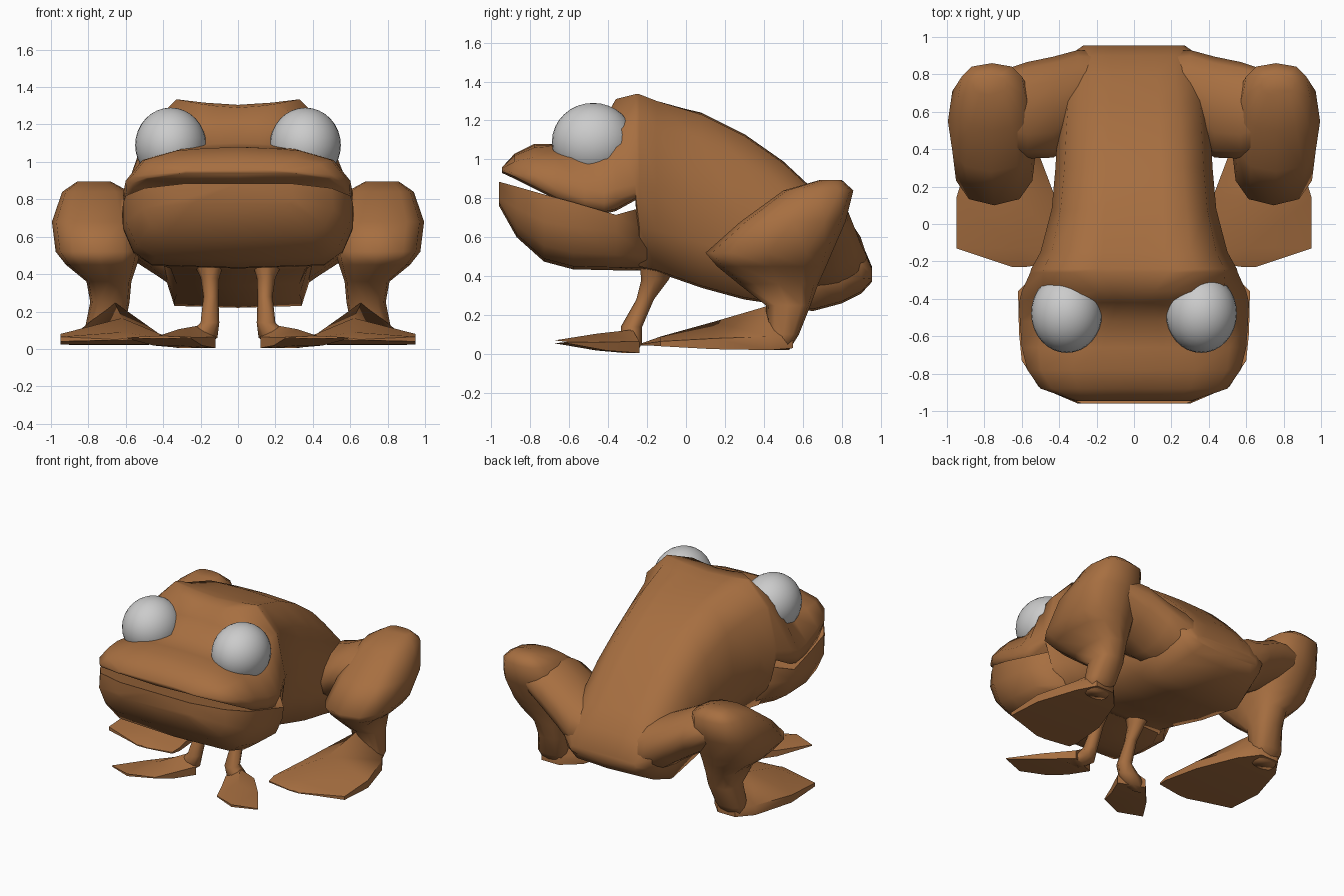
import bpy, bmesh, math

if "Cube" in bpy.data.objects:
    bpy.data.objects.remove(bpy.data.objects["Cube"])


def material(name, color):
    m = bpy.data.materials.new(name)
    m.diffuse_color = (*color, 1)
    m.use_nodes = True
    m.node_tree.nodes["Principled BSDF"].inputs["Base Color"].default_value = m.diffuse_color
    return m


SKIN = material("brown_skin", (0.385, 0.158, 0.052))
EYE = material("pale_grey_eye", (0.6, 0.6, 0.6))


def finish(bm, name, mat, mirror, angle=60):
    bmesh.ops.recalc_face_normals(bm, faces=bm.faces)
    me = bpy.data.meshes.new(name)
    bm.to_mesh(me)
    bm.free()
    me.materials.append(mat)
    ob = bpy.data.objects.new(name, me)
    bpy.context.collection.objects.link(ob)
    bpy.ops.object.select_all(action='DESELECT')
    ob.select_set(True)
    bpy.context.view_layer.objects.active = ob
    bpy.ops.object.shade_smooth_by_angle(angle=math.radians(angle))
    if mirror:
        ob.modifiers.new("mirror", 'MIRROR').use_mirror_merge = False
    return ob


def loft(name, rings, mirror=False, angle=60):
    """Skin a row of equal-length closed rings and cap both ends."""
    bm = bmesh.new()
    rows = [[bm.verts.new(p) for p in r] for r in rings]
    n = len(rows[0])
    for a, b in zip(rows, rows[1:]):
        for i in range(n):
            j = (i + 1) % n
            bm.faces.new((a[i], a[j], b[j], b[i]))
    bm.faces.new(rows[0])
    bm.faces.new(rows[-1])
    return finish(bm, name, SKIN, mirror, angle)


def symmetric(y, half):
    """Close a half section (first and last point on x = 0) across x = 0."""
    return [(x, y, z) for x, z in half] + [(-x, y, z) for x, z in half[-2:0:-1]]


def slice_ring(cx, cy, z, rx, ry, n=12, power=1.0):
    """Horizontal ellipse; a power under 1 makes it boxier."""
    def f(v):
        return math.copysign(abs(v) ** power, v)
    return [(cx + rx * f(math.cos(2 * math.pi * i / n)),
             cy + ry * f(math.sin(2 * math.pi * i / n)), z) for i in range(n)]


# Head and body: y, top z, ridge x, ridge z, half width, its z, belly half width, belly z
BODY = [
    (-.945, .96, .20, .96, .31, .945, .28, .93),
    (-.88, 1.03, .30, 1.02, .50, .93, .48, .90),
    (-.78, 1.08, .33, 1.06, .57, .92, .56, .85),
    (-.66, 1.08, .30, 1.07, .60, .90, .59, .79),
    (-.52, 1.10, .22, 1.09, .61, .85, .60, .74),
    (-.42, 1.21, .17, 1.20, .615, .83, .59, .72),
    (-.36, 1.29, .20, 1.31, .60, .85, .57, .735),
    (-.26, 1.305, .33, 1.335, .555, .87, .54, .79),
    (-.24, 1.305, .33, 1.335, .55, .87, .42, .44),
    (-.15, 1.29, .30, 1.30, .50, .85, .36, .42),
    (.08, 1.24, .28, 1.23, .44, .80, .33, .34),
    (.30, 1.13, .26, 1.12, .42, .70, .33, .28),
    (.50, .99, .25, .98, .41, .60, .34, .25),
    (.65, .85, .24, .84, .40, .52, .34, .22),
    (.80, .70, .22, .69, .38, .48, .30, .26),
    (.90, .58, .22, .57, .35, .46, .25, .31),
    (.955, .45, .20, .44, .27, .41, .20, .37),
]
rings = []
for y, zc, xs, zs, w, zw, wb, zb in BODY:
    rings.append(symmetric(y, [
        (0, zc), (xs * .55, zc * .6 + zs * .4), (xs, zs),
        (xs + (w - xs) * .7, zs + (zw - zs) * .35), (w, zw),
        (w * .75 + wb * .25, zw * .5 + zb * .5), (wb, zb + .01), (0, zb)]))
loft("body", rings, angle=75)

# Lower jaw: y, lip half width, lip z, side half width, its z, chin half width, chin z
JAW = [
    (-.96, .28, .885, .30, .80, .25, .76),
    (-.87, .50, .86, .51, .75, .38, .60),
    (-.73, .60, .82, .60, .68, .44, .475),
    (-.58, .615, .78, .615, .65, .46, .435),
    (-.36, .62, .715, .61, .63, .46, .43),
    (-.20, .46, .76, .46, .62, .38, .43),
]
loft("lower_jaw", [symmetric(y, [(0, zt), (wt, zt), (wm, zm),
                                 (wm * .65 + wb * .35, zm * .4 + zb * .6),
                                 (wb, zb + .015), (0, zb)])
                   for y, wt, zt, wm, zm, wb, zb in JAW], angle=60)

# Eyes
bm = bmesh.new()
bmesh.ops.create_uvsphere(bm, u_segments=32, v_segments=16, radius=1)
bmesh.ops.scale(bm, verts=bm.verts, vec=(.19, .212, .2))
bmesh.ops.translate(bm, verts=bm.verts, vec=(.36, -.477, 1.09))
finish(bm, "eyes", EYE, True)

# Hind legs, horizontal slices: z, x min, x max, y min, y max
HIND = [
    (.895, .68, .86, .69, .80), (.84, .58, .94, .50, .86),
    (.68, .53, .995, .28, .82), (.52, .52, .975, .10, .75),
    (.45, .54, .92, .16, .72), (.36, .57, .81, .27, .68),
    (.25, .58, .79, .41, .64), (.10, .61, .82, .42, .58), (.02, .64, .80, .42, .53),
]
loft("hind_legs", [slice_ring((a + b) / 2, (c + d) / 2, z, (b - a) / 2, (d - c) / 2,
                              power=.75) for z, a, b, c, d in HIND], True, 110)

# Haunches joining the hind legs to the body: x, y, z, radius in y, radius in z
HAUNCH = [(.10, .74, .45, .17, .13), (.30, .69, .50, .24, .20),
          (.43, .625, .57, .27, .18), (.57, .608, .65, .258, .17),
          (.74, .62, .71, .19, .12)]
loft("haunches", [[(x, y + ry * math.cos(t * math.pi / 6), z + rz * math.sin(t * math.pi / 6))
                   for t in range(12)] for x, y, z, ry, rz in HAUNCH], True)

# Hind feet: y, x min, x max, ridge x, bottom z, edge z, ridge z
HIND_FOOT = [
    (.55, .64, .78, .70, .03, .09, .20), (.43, .53, .86, .66, .02, .09, .25),
    (.14, .42, .95, .62, .025, .08, .165), (-.13, .38, .95, .62, .04, .065, .09),
    (-.20, .39, .74, .60, .045, .055, .065), (-.23, .58, .65, .62, .045, .05, .055),
]
loft("hind_feet", [[(a, y, zb), (b, y, zb), (b, y, ze), (m, y, zt), (a, y, ze)]
                   for y, a, b, m, zb, ze, zt in HIND_FOOT], True, 50)

# Front legs, horizontal slices: x, y, z, radius in x, radius in y
FRONT = [(.16, -.14, .48, .09, .10), (.15, -.16, .38, .05, .07),
         (.145, -.21, .28, .04, .045), (.15, -.28, .14, .05, .055),
         (.20, -.28, .06, .09, .055), (.26, -.29, .005, .07, .04)]
loft("front_legs", [slice_ring(*r, n=8) for r in FRONT], True)

# Front feet: inner edge x, y, outer edge x, y, forward bow, bottom z, top z
FRONT_FOOT = [(.12, -.31, .30, -.24, 0, .005, .125),
              (.19, -.46, .45, -.41, .02, .018, .105),
              (.25, -.60, .59, -.61, .07, .055, .07)]
loft("front_feet", [[(a, b, z0), ((a + c) / 2, (b + d) / 2 - f, z0), (c, d, z0),
                     (c, d, (z0 + z1) / 2), ((a + c) / 2, (b + d) / 2 - f, z1),
                     (a, b, (z0 + z1) / 2)]
                    for a, b, c, d, f, z0, z1 in FRONT_FOOT], True, 50)
